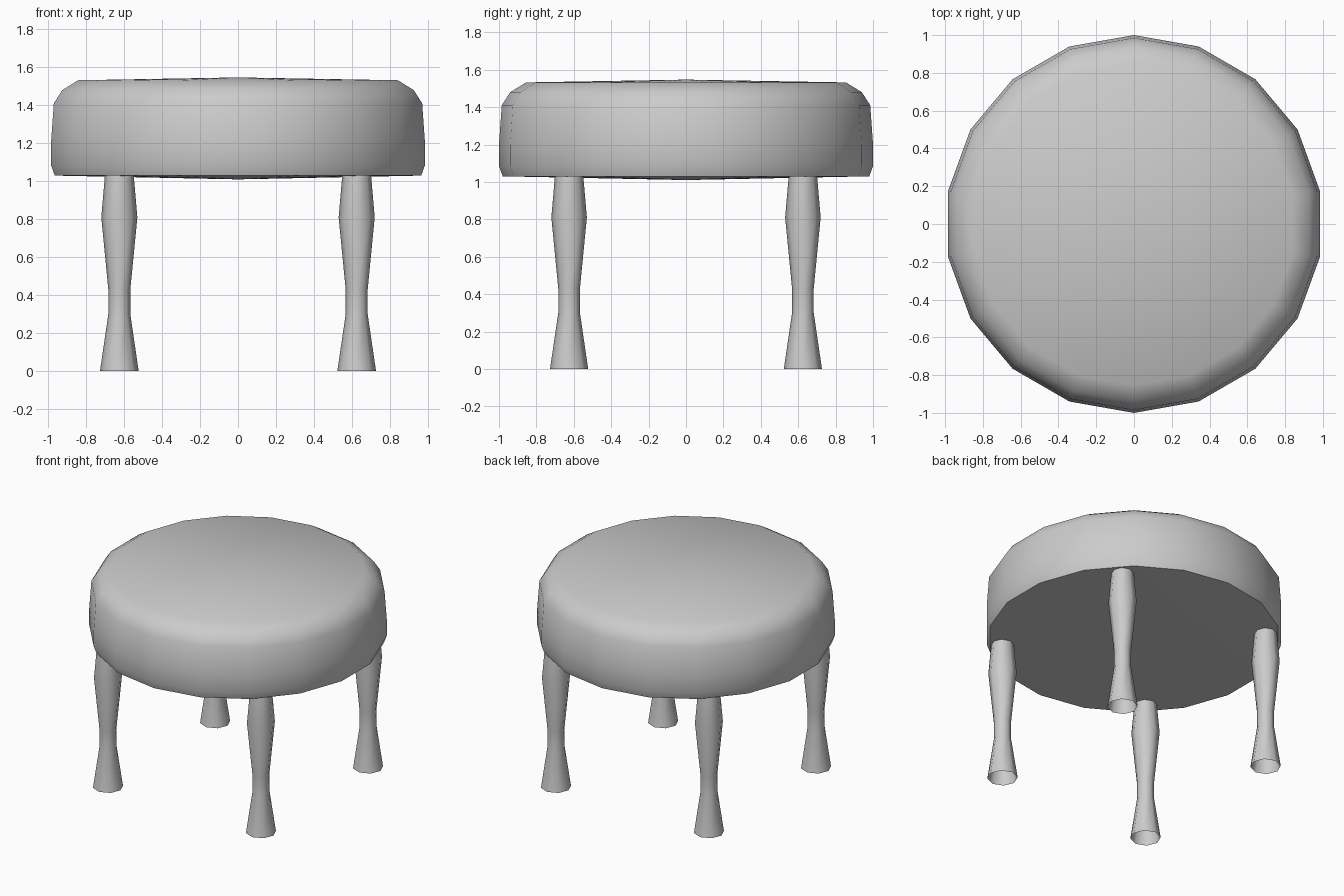
import bpy, bmesh
from math import cos, sin, pi, radians

cube = bpy.data.objects.get("Cube")
if cube:
    bpy.data.objects.remove(cube, do_unlink=True)

# One plain grey for the whole stool
grey = bpy.data.materials.new("plain_grey")
grey.use_nodes = True
colour = (0.6, 0.6, 0.6, 1)
grey.diffuse_color = colour
grey.node_tree.nodes["Principled BSDF"].inputs["Base Color"].default_value = colour


def lathe(name, profile, sides, turn=0.0, location=(0, 0, 0)):
    """Spin (radius, height) points, bottom to top; zero radius closes an end."""
    bm = bmesh.new()
    rings = []
    for r, z in profile:
        if r == 0:
            rings.append([bm.verts.new((0, 0, z))] * sides)
        else:
            angles = [turn + 2 * pi * i / sides for i in range(sides)]
            rings.append([bm.verts.new((r * cos(a), r * sin(a), z)) for a in angles])
    for low, high in zip(rings, rings[1:]):
        for i in range(sides):
            j = (i + 1) % sides
            corners = dict.fromkeys((low[i], low[j], high[j], high[i]))
            bm.faces.new(list(corners))
    mesh = bpy.data.meshes.new(name)
    bm.to_mesh(mesh)
    bm.free()
    mesh.materials.append(grey)
    obj = bpy.data.objects.new(name, mesh)
    obj.location = location
    bpy.context.collection.objects.link(obj)
    bpy.ops.object.select_all(action="DESELECT")
    obj.select_set(True)
    bpy.context.view_layer.objects.active = obj
    bpy.ops.object.shade_smooth_by_angle(angle=radians(50))
    return obj


# Padded round seat with a faint dome above and below
seat_profile = [(0, 1.01), (0.98, 1.03), (1.0, 1.085), (1.0, 1.2), (0.985, 1.41),
                (0.94, 1.48), (0.855, 1.532), (0, 1.547)]
lathe("seat", seat_profile, 18, turn=pi / 2)

# Four turned legs, hollow at the foot
leg_profile = [(0.102, 0), (0.058, 0.3), (0.058, 0.43), (0.095, 0.81), (0.076, 1.03)]
for side, x in (("left", 0.625), ("right", -0.625)):
    for end, y in (("front", -0.625), ("back", 0.625)):
        lathe(f"{end}_{side}_leg", leg_profile, 8, location=(x, y, 0))
